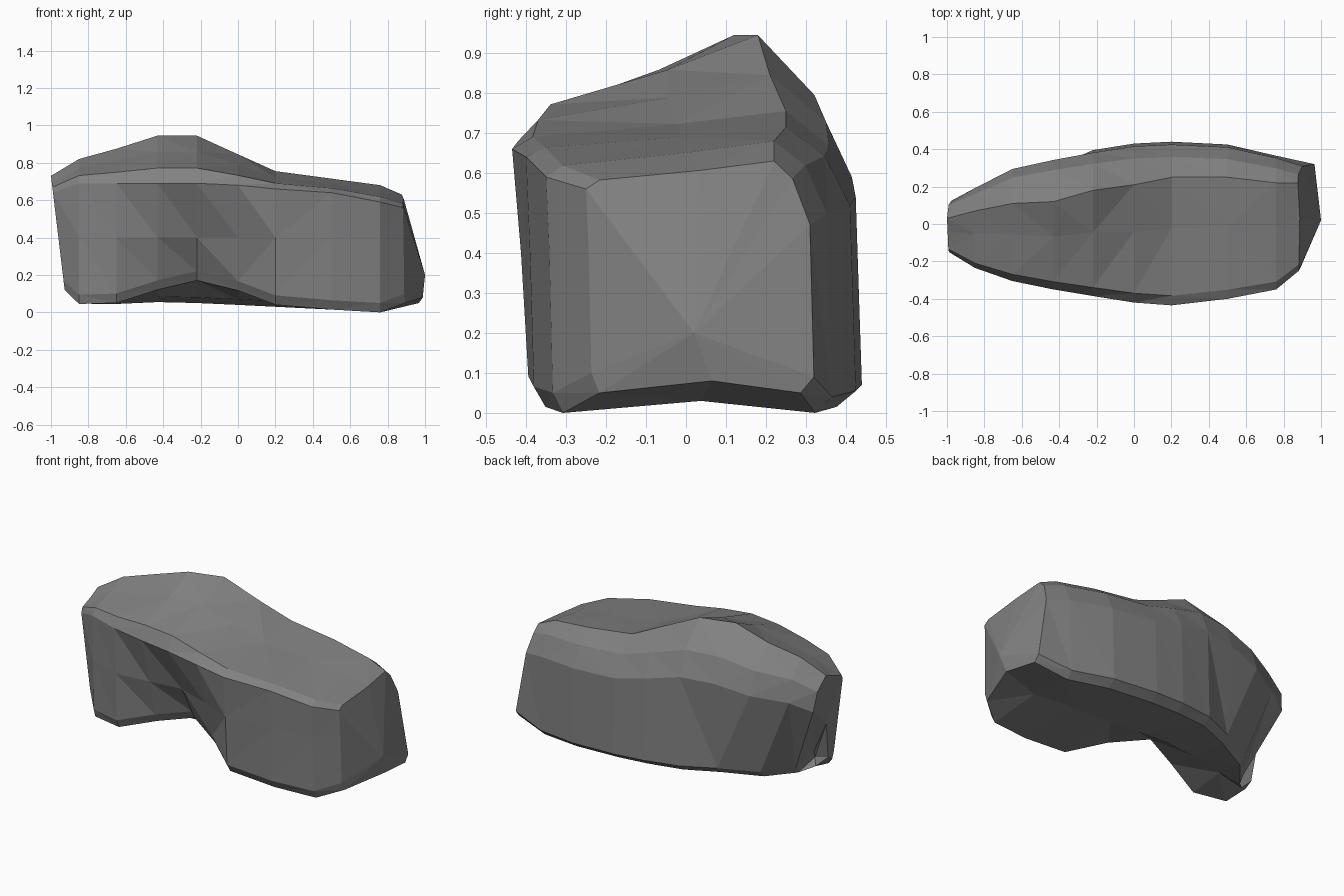
import bpy, bmesh

if "Cube" in bpy.data.objects:
    bpy.data.objects.remove(bpy.data.objects["Cube"])

# Cross-sections along x: x, front y, back y, bottom z, front shoulder z,
# ridge y, ridge z, depth of the hollow under the front
STATIONS = [
    (-0.97, -0.15, 0.13, 0.12, 0.64, 0.03, 0.73, 0.00),
    (-0.85, -0.235, 0.20, 0.045, 0.69, 0.07, 0.82, 0.00),
    (-0.65, -0.305, 0.305, 0.045, 0.69, 0.11, 0.875, 0.01),
    (-0.43, -0.35, 0.355, 0.055, 0.69, 0.12, 0.945, 0.12),
    (-0.22, -0.385, 0.395, 0.05, 0.69, 0.18, 0.945, 0.22),
    (0.00, -0.42, 0.43, 0.04, 0.68, 0.21, 0.845, 0.14),
    (0.20, -0.435, 0.44, 0.03, 0.66, 0.25, 0.755, 0.02),
    (0.50, -0.40, 0.425, 0.015, 0.64, 0.25, 0.715, 0.00),
    (0.76, -0.35, 0.365, 0.00, 0.59, 0.22, 0.68, 0.00),
    (0.90, -0.25, 0.32, 0.05, 0.56, 0.22, 0.63, 0.00),
]


def section(x, yf, yb, zb, zf, yr, zr, hollow):
    """Ring of (y, z) points, from the front foot over the ridge to the back foot."""
    shoulder = zf + 0.32 * (zr - zf)
    back = zr - 0.45 * (zr - 0.5)
    lift = 0.55 * hollow
    w = (yb - yf) / 0.85
    low = yb - 0.3 * max(0, -0.25 - x)      # back foot drawn in toward the left
    return [
        (yf + 0.05 * w + hollow, zb + lift),
        (yf + 0.02 * w + hollow, zb + 0.05 + lift),
        (yf + 0.01 * w + 0.6 * hollow, 0.40),
        (yf, zf),
        (yf + 0.05 * w, shoulder),
        (yf + 0.6 * (yr - yf), shoulder + 0.5 * (zr - shoulder)),
        (yr, zr),
        (yb - 0.08 * w, 0.25 * zr + 0.75 * back),
        (yb - 0.015 * w, back - 0.10),
        (low, zb + 0.04),
        (low - 0.05 * w, zb),
        (0.5 * low + 0.5 * yf + 0.03, zb + 0.03),
    ]


bm = bmesh.new()
rings = []
for i, st in enumerate(STATIONS):
    ring = []
    for k, (y, z) in enumerate(section(*st)):
        x = st[0]
        if i == 0:                          # leaning left end
            x -= 0.12 * (z - 0.48)
        elif i == len(STATIONS) - 1:        # right end kicks out at the back foot
            kick = min(1, max(0.08, (y + 0.25) / 0.25))
            x = 0.88 + kick * (0.27 * (0.63 - max(z, 0.2)) - 0.12 * max(0, 0.15 - z))
            x -= 0.2 * max(0, y - 0.2)
        if k in (9, 10) and x < -0.65:      # undercut back corner at the left
            x = -0.65 + 0.65 * (x + 0.65)
        ring.append(bm.verts.new((x, y, z)))
    rings.append(ring)

# Skin between the sections
for a, b in zip(rings, rings[1:]):
    n = len(a)
    for k in range(n):
        j = (k + 1) % n
        bm.faces.new((a[k], a[j], b[j], b[k]))

# End faces fan out from one point each
for ring, tip in ((rings[0], (-0.945, -0.05, 0.38)), (rings[-1], (1.0, 0.02, 0.20))):
    c = bm.verts.new(tip)
    for k in range(len(ring)):
        bm.faces.new((ring[k], ring[(k + 1) % len(ring)], c))

# Flat, irregular facets
bmesh.ops.triangulate(bm, faces=bm.faces[:], quad_method='SHORT_EDGE')
bmesh.ops.recalc_face_normals(bm, faces=bm.faces[:])
mesh = bpy.data.meshes.new("boulder")
bm.to_mesh(mesh)
bm.free()
boulder = bpy.data.objects.new("boulder", mesh)
bpy.context.collection.objects.link(boulder)

# Dark stone
stone = bpy.data.materials.new("dark_stone")
stone.diffuse_color = (0.22, 0.22, 0.22, 1)
stone.use_nodes = True
stone.node_tree.nodes["Principled BSDF"].inputs["Base Color"].default_value = stone.diffuse_color
mesh.materials.append(stone)
